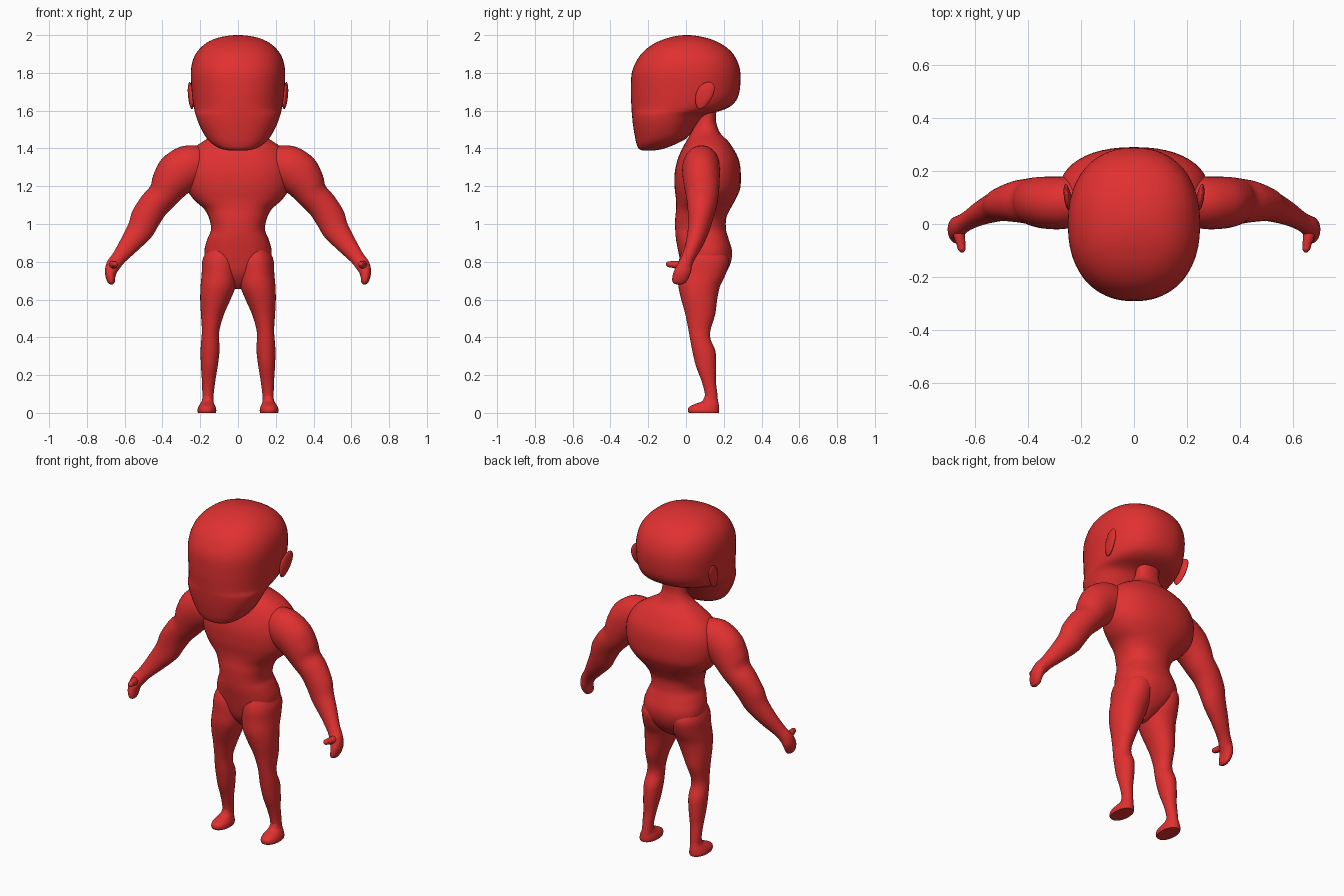
import bpy, bmesh, math
from mathutils import Vector

red = bpy.data.materials.new("red")
red.diffuse_color = (0.75, 0.03, 0.03, 1)


def finish(name, bm):
    bmesh.ops.recalc_face_normals(bm, faces=bm.faces)
    me = bpy.data.meshes.new(name)
    bm.to_mesh(me)
    bm.free()
    ob = bpy.data.objects.new(name, me)
    bpy.context.collection.objects.link(ob)
    me.materials.append(red)
    bpy.ops.object.select_all(action='DESELECT')
    ob.select_set(True)
    bpy.context.view_layer.objects.active = ob
    bpy.ops.object.shade_smooth_by_angle(angle=math.radians(50))
    return ob


def spline(p0, p1, p2, p3, t):
    return 0.5 * (2 * p1 + (p2 - p0) * t + (2 * p0 - 5 * p1 + 4 * p2 - p3) * t * t
                  + (3 * p1 - p0 - 3 * p2 + p3) * t ** 3)


def loft(name, frames, power=2.0, sides=36, steps=4):
    """Skin smooth rings through frames of (centre, half axis u, half axis v)."""
    dense, last = [], len(frames) - 1
    for i in range(last):
        q = [frames[max(0, min(last, i + k))] for k in (-1, 0, 1, 2)]
        for s in range(steps):
            dense.append([spline(*(f[c] for f in q), s / steps) for c in range(3)])
    dense.append(frames[-1])
    bm, rings = bmesh.new(), []
    e = 2 / power
    for c, u, v in dense:
        ring = []
        for k in range(sides):
            a = 2 * math.pi * k / sides
            x, y = math.cos(a), math.sin(a)
            ring.append(bm.verts.new(c + u * math.copysign(abs(x) ** e, x)
                                     + v * math.copysign(abs(y) ** e, y)))
        rings.append(ring)
    for a, b in zip(rings, rings[1:]):
        for k in range(sides):
            n = (k + 1) % sides
            bm.faces.new((a[k], a[n], b[n], b[k]))
    bm.faces.new(rings[0])
    bm.faces.new(rings[-1])
    return finish(name, bm)


def level(z, front, back, x0, x1):
    """Horizontal ring from its y and x limits."""
    return (Vector(((x0 + x1) / 2, (front + back) / 2, z)),
            Vector(((x1 - x0) / 2, 0, 0)), Vector((0, (back - front) / 2, 0)))


def limb(points, side):
    """Rings square to a path of (x, y, z, radius in front view, radius in depth)."""
    frames = []
    for i, (x, y, z, r, d) in enumerate(points):
        a, b = points[max(i - 1, 0)], points[min(i + 1, len(points) - 1)]
        u = Vector((-(b[2] - a[2]), 0, b[0] - a[0])).normalized() * r
        u.x *= side
        frames.append((Vector((x * side, y, z)), u, Vector((0, d, 0))))
    return frames


# Head: height, front, back, half width
head = [(1.388, -.225, -.18, .035), (1.398, -.25, -.12, .09), (1.425, -.262, -.05, .137),
        (1.46, -.27, .01, .17), (1.52, -.28, .05, .203), (1.575, -.286, .10, .223),
        (1.605, -.288, .20, .231), (1.64, -.29, .255, .238), (1.70, -.292, .283, .245),
        (1.80, -.287, .288, .25), (1.87, -.258, .268, .238), (1.92, -.218, .232, .21),
        (1.96, -.16, .175, .165), (1.985, -.095, .11, .11), (1.997, -.04, .05, .05),
        (2.0, -.005, .015, .01)]
loft("head", [level(z, f, b, -w, w) for z, f, b, w in head], 2.25, 48)

# Torso with neck and pelvis: height, front, back, half width
torso = [(.655, .05, .10, .015), (.69, .015, .16, .06), (.74, -.015, .21, .12),
         (.80, -.03, .238, .17), (.86, -.042, .243, .178), (.92, -.053, .226, .162),
         (.97, -.057, .212, .143), (1.03, -.057, .213, .153), (1.08, -.052, .235, .18),
         (1.13, -.053, .262, .235), (1.19, -.06, .287, .272), (1.27, -.06, .29, .285),
         (1.34, -.045, .28, .272), (1.40, -.02, .25, .235), (1.44, .003, .222, .18),
         (1.475, .022, .186, .12), (1.51, .042, .168, .085), (1.56, .065, .158, .07),
         (1.66, .075, .17, .07)]
loft("torso", [level(z, f, b, -w, w) for z, f, b, w in torso], 2.25, 48)

# Leg: height, front, back, inner x, outer x
leg = [(.90, .0, .17, .03, .14), (.82, -.035, .225, .003, .185), (.74, -.04, .212, .002, .192),
       (.67, -.04, .18, .012, .198), (.60, -.025, .165, .04, .2), (.52, -.003, .154, .075, .196),
       (.44, .013, .13, .098, .191), (.39, .022, .13, .1, .194), (.33, .033, .155, .098, .198),
       (.25, .052, .16, .107, .196), (.17, .082, .158, .12, .191), (.10, .10, .166, .129, .189),
       (.04, .10, .17, .13, .19)]

# Foot: same layout, flat sole
foot = [(0.0, .015, .174, .118, .212), (.012, .01, .176, .115, .215), (.03, .015, .175, .118, .211),
        (.046, .045, .173, .125, .202), (.062, .085, .17, .13, .192), (.09, .10, .165, .135, .186)]

# Arm with mitten hand: x, y, z, front radius, depth radius
arm = [(.15, .09, 1.33, .07, .06), (.20, .085, 1.322, .095, .085), (.26, .08, 1.305, .114, .098),
       (.322, .08, 1.262, .116, .099), (.365, .083, 1.205, .1, .094), (.398, .086, 1.15, .083, .086),
       (.445, .085, 1.1, .08, .078), (.49, .077, 1.03, .079, .066), (.52, .066, .965, .07, .057),
       (.578, .042, .888, .053, .046), (.63, .012, .822, .039, .037), (.66, -.008, .782, .038, .04),
       (.674, -.02, .745, .031, .046), (.674, -.03, .712, .024, .043), (.669, -.036, .69, .017, .033),
       (.666, -.037, .68, .006, .014)]

# Thumb: centre x, y, z, radius
thumb = [(.665, -.02, .78, .024), (.66, -.05, .784, .021), (.654, -.078, .786, .017),
         (.651, -.097, .787, .014), (.65, -.107, .787, .005)]

for side, label in ((-1, "left"), (1, "right")):
    loft(label + "_leg", [level(z, f, b, i * side, o * side) for z, f, b, i, o in leg], 2.1)
    loft(label + "_foot", [level(z, f, b, i * side, o * side) for z, f, b, i, o in foot], 2.2)
    loft(label + "_arm", limb(arm, side), 2.0)
    loft(label + "_thumb", [(Vector((x * side, y, z)), Vector((r, 0, 0)), Vector((0, 0, r)))
                            for x, y, z, r in thumb], 2.0, 16)
    # Ear: flattened oval leaning back, narrower at the lobe
    bm = bmesh.new()
    bmesh.ops.create_uvsphere(bm, u_segments=24, v_segments=14, radius=1)
    for v in bm.verts:
        x, y, z = v.co
        y *= .046 * (1 + .2 * z)
        v.co = (side * (.25 + x * .014 + .006 * z + .12 * y), .097 + y + .022 * z, 1.68 + .072 * z)
    finish(label + "_ear", bm)
